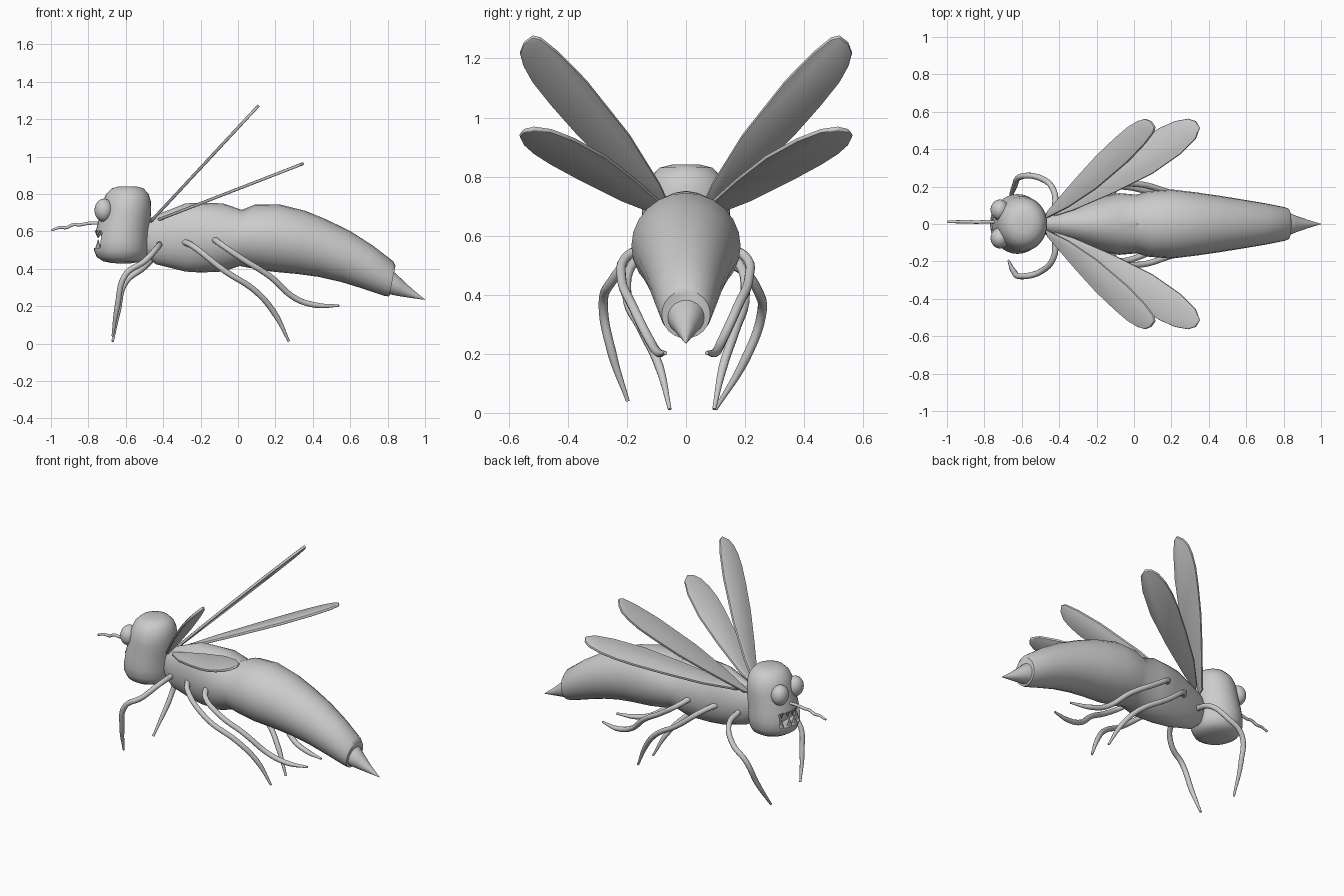
import bpy, bmesh, math
from mathutils import Vector

if "Cube" in bpy.data.objects:
    bpy.data.objects.remove(bpy.data.objects["Cube"])


def finish(name, bm, angle=40):
    bmesh.ops.recalc_face_normals(bm, faces=bm.faces)
    me = bpy.data.meshes.new(name)
    bm.to_mesh(me)
    bm.free()
    ob = bpy.data.objects.new(name, me)
    bpy.context.collection.objects.link(ob)
    smooth(ob, angle)
    return ob


def smooth(ob, angle=40):
    bpy.ops.object.select_all(action='DESELECT')
    ob.select_set(True)
    bpy.context.view_layer.objects.active = ob
    bpy.ops.object.shade_smooth_by_angle(angle=math.radians(angle))


def apply_modifiers(ob):
    bpy.context.view_layer.objects.active = ob
    for m in list(ob.modifiers):
        bpy.ops.object.modifier_apply(modifier=m.name)


def loft(name, rings, sides=24, angle=40):
    """Each ring: two opposite points (x, z) on the centre plane and a half width in y."""
    bm = bmesh.new()
    loops = []
    for xa, za, xb, zb, w in rings:
        a, b = Vector((xa, 0, za)), Vector((xb, 0, zb))
        c, h = (a + b) / 2, (a - b) / 2
        loops.append([bm.verts.new(c + h * math.cos(t) + Vector((0, w * math.sin(t), 0)))
                      for t in (2 * math.pi * i / sides for i in range(sides))])
    for p, q in zip(loops, loops[1:]):
        for i in range(sides):
            j = (i + 1) % sides
            bm.faces.new((p[i], p[j], q[j], q[i]))
    bm.faces.new(loops[0])
    bm.faces.new(loops[-1])
    return finish(name, bm, angle)


def tube(name, pts, radii, depth):
    cu = bpy.data.curves.new(name, 'CURVE')
    cu.dimensions = '3D'
    cu.bevel_depth = depth
    cu.bevel_resolution = 3
    cu.resolution_u = 6
    cu.use_fill_caps = True
    sp = cu.splines.new('BEZIER')
    sp.bezier_points.add(len(pts) - 1)
    for bp, p, r in zip(sp.bezier_points, pts, radii):
        bp.co, bp.radius = p, r
        bp.handle_left_type = bp.handle_right_type = 'AUTO'
    ob = bpy.data.objects.new(name, cu)
    bpy.context.collection.objects.link(ob)
    bpy.ops.object.select_all(action='DESELECT')
    ob.select_set(True)
    bpy.context.view_layer.objects.active = ob
    bpy.ops.object.convert(target='MESH')
    smooth(bpy.context.view_layer.objects.active)


def wing(name, outline, x0, z0, slope, side):
    bm = bmesh.new()
    bm.faces.new([bm.verts.new((x, y * side, z0 + slope * (x - x0))) for x, y in outline])
    ob = finish(name, bm)
    m = ob.modifiers.new('thickness', 'SOLIDIFY')
    m.thickness, m.offset = 0.016, 0
    b = ob.modifiers.new('soft_edge', 'BEVEL')
    b.width, b.segments = 0.005, 2
    apply_modifiers(ob)
    smooth(ob)


# thorax and abdomen, then the stinger
loft('body', [(-.49, .66, -.49, .47, .05), (-.43, .69, -.44, .425, .075),
              (-.28, .75, -.28, .385, .115), (-.20, .752, -.20, .38, .14),
              (-.08, .75, -.08, .385, .165), (.02, .715, .01, .415, .157),
              (.09, .743, .06, .405, .175), (.22, .745, .18, .385, .185),
              (.36, .71, .32, .372, .168), (.47, .665, .43, .357, .152),
              (.60, .602, .55, .33, .132), (.72, .525, .67, .293, .112),
              (.83, .44, .78, .256, .09), (.842, .415, .808, .252, .082)])
loft('stinger', [(.82, .39, .79, .265, .064), (.838, .38, .808, .264, .062),
                 (.875, .345, .86, .254, .044), (.93, .293, .925, .244, .023),
                 (1.0, .236, 1.0, .234, .001)], 20)

# head
head = loft('head', [(-.67, .43, -.58, .428, .05), (-.72, .44, -.53, .436, .10),
                     (-.755, .462, -.495, .455, .135), (-.77, .50, -.48, .495, .155),
                     (-.767, .55, -.478, .55, .16), (-.758, .61, -.474, .61, .155),
                     (-.745, .66, -.468, .66, .15), (-.733, .71, -.464, .71, .148),
                     (-.722, .76, -.466, .76, .14), (-.705, .80, -.478, .80, .12),
                     (-.675, .83, -.505, .83, .09), (-.635, .841, -.545, .841, .045)],
            32, 50)

# mouth opening
bm = bmesh.new()
bmesh.ops.create_cube(bm, size=1)
for v in bm.verts:
    v.co = Vector((-.79 + v.co.x * .2, v.co.y * .2, .555 + v.co.z * .09))
cutter = finish('mouth_cutter', bm)
cutter.hide_render = True
m = head.modifiers.new('mouth', 'BOOLEAN')
m.operation, m.object, m.solver = 'DIFFERENCE', cutter, 'EXACT'
apply_modifiers(head)
bpy.data.objects.remove(cutter)
smooth(head, 50)

# teeth along the lips
bm = bmesh.new()
for count, base, tip in ((5, .604, .565), (4, .506, .557)):
    for i in range(count):
        y = .15 * (i / (count - 1) - .5)
        x = -.615 - math.sqrt(.135 ** 2 - y * y)
        r = bmesh.ops.create_cone(bm, cap_ends=True, segments=8, radius1=.017,
                                  radius2=.001, depth=abs(tip - base))
        for v in r['verts']:
            up = v.co.z / abs(tip - base) + .5
            v.co = Vector((x + v.co.x, y + v.co.y, base + (tip - base) * up))
finish('teeth', bm)

# eyes
for side, label in ((-1, 'right'), (1, 'left')):
    bm = bmesh.new()
    bmesh.ops.create_uvsphere(bm, u_segments=24, v_segments=14, radius=1)
    for v in bm.verts:
        v.co = Vector((-.717 + v.co.x * .05, side * .075 + v.co.y * .056, .713 + v.co.z * .062))
    finish('eye_' + label, bm)

# proboscis
tube('proboscis', [(-.71, .01, .643), (-.80, .012, .643), (-.845, .01, .635), (-.88, .012, .636),
                   (-.92, .012, .62), (-.95, .012, .621), (-.997, .012, .606)],
     [1, 1, 1, 1, 1, .9, .7], .009)

# wings
front = [(-.47, .03), (-.46, .07), (-.30, .255), (-.20, .365), (-.10, .46), (-.03, .52),
         (.02, .55), (.06, .562), (.09, .55), (.112, .52), (.105, .49), (.06, .43),
         (-.03, .335), (-.20, .19), (-.35, .09)]
rear = [(-.43, .04), (-.41, .08), (-.27, .22), (-.09, .36), (.05, .46), (.14, .515),
        (.22, .55), (.29, .563), (.33, .55), (.352, .515), (.33, .455), (.25, .375),
        (.10, .27), (-.10, .17), (-.32, .075)]
for side, label in ((-1, 'right'), (1, 'left')):
    wing('front_wing_' + label, front, -.46, .66, 1.075, side)
    wing('rear_wing_' + label, rear, -.40, .672, .388, side)

# legs
legs = {
    'front_leg_right': [(-.42, -.06, .53), (-.43, -.18, .515), (-.50, -.255, .44),
                        (-.60, -.28, .37), (-.645, -.25, .20), (-.67, -.197, .04)],
    'front_leg_left': [(-.42, .06, .525), (-.43, .18, .49), (-.50, .245, .41),
                       (-.60, .255, .33), (-.64, .20, .18), (-.67, .10, .012)],
    'middle_leg_right': [(-.29, -.09, .545), (-.24, -.165, .52), (-.08, -.20, .395),
                         (.10, -.145, .275), (.20, -.09, .155), (.272, -.055, .012)],
    'middle_leg_left': [(-.29, .09, .545), (-.24, .165, .52), (-.08, .20, .395),
                        (.10, .165, .275), (.20, .125, .155), (.272, .095, .012)],
    'hind_leg_right': [(-.13, -.13, .56), (-.09, -.20, .53), (.02, -.218, .455),
                       (.17, -.18, .36), (.31, -.12, .24), (.42, -.095, .205), (.54, -.07, .203)],
    'hind_leg_left': [(-.13, .13, .56), (-.09, .20, .53), (.02, .213, .455),
                      (.17, .175, .36), (.31, .12, .24), (.42, .10, .205), (.54, .07, .203)],
}
for name, pts in legs.items():
    n = len(pts)
    tube(name, pts, [1.1] + [1] * (n - 3) + [.95, .4], .016)
